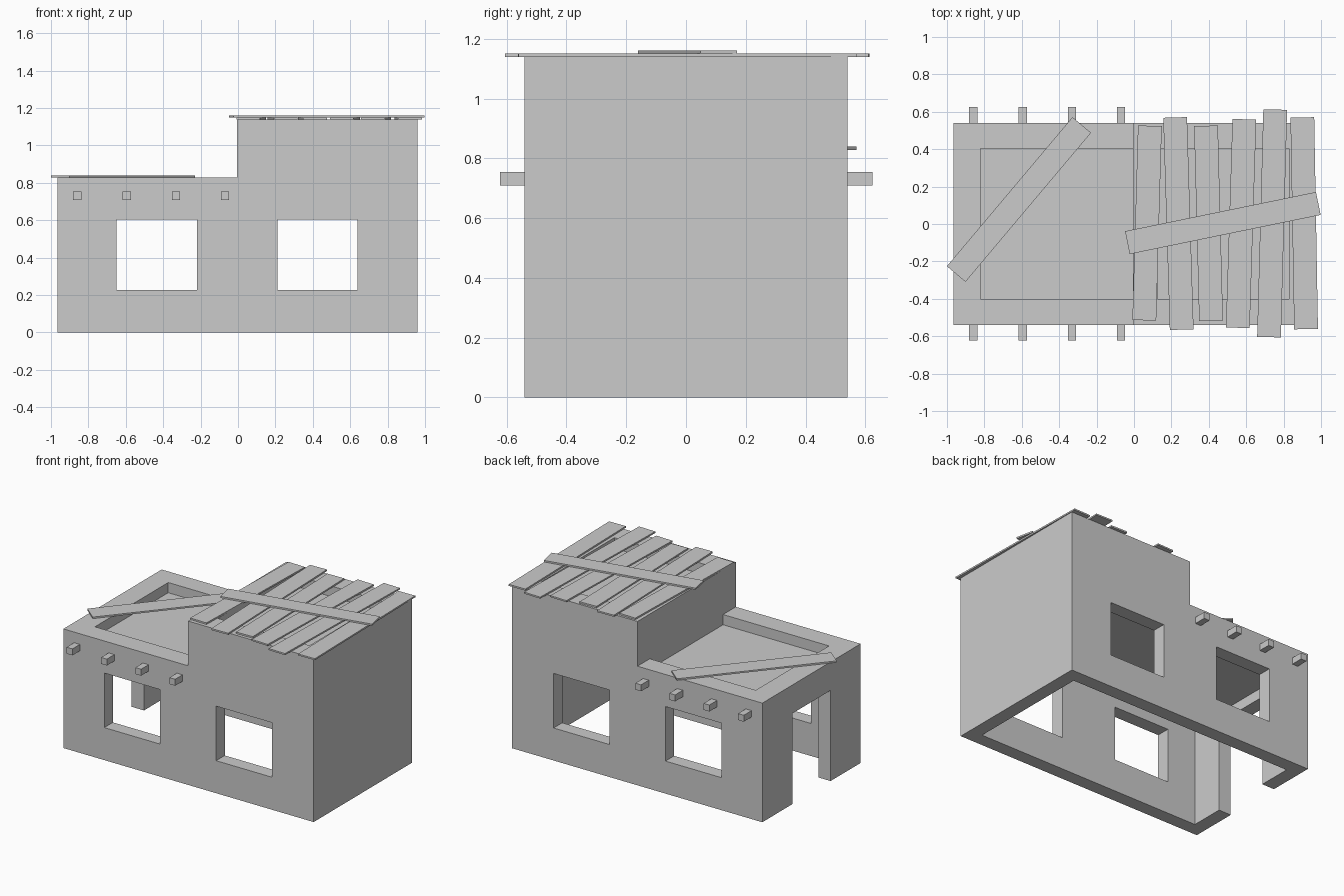
import bpy, bmesh
from math import radians, atan2
from mathutils import Matrix, Vector

if "Cube" in bpy.data.objects:
    bpy.data.objects.remove(bpy.data.objects["Cube"])


def box(name, x, y, z):
    """Box from (min, max) pairs on each axis."""
    lo, hi = Vector((x[0], y[0], z[0])), Vector((x[1], y[1], z[1]))
    bm = bmesh.new()
    bmesh.ops.create_cube(bm, size=1)
    bmesh.ops.scale(bm, vec=hi - lo, verts=bm.verts)
    bmesh.ops.translate(bm, vec=(lo + hi) / 2, verts=bm.verts)
    return finish(name, bm)


def finish(name, bm):
    bmesh.ops.recalc_face_normals(bm, faces=bm.faces)
    me = bpy.data.meshes.new(name)
    bm.to_mesh(me)
    bm.free()
    ob = bpy.data.objects.new(name, me)
    bpy.context.collection.objects.link(ob)
    return ob


def plank(name, cx, cy, length, width, angle, z0, thick=0.011):
    """Flat board whose length runs along the given angle."""
    ob = box(name, (-length / 2, length / 2), (-width / 2, width / 2), (0, thick))
    ob.data.transform(Matrix.Translation((cx, cy, z0)) @ Matrix.Rotation(angle, 4, 'Z'))
    return ob


def cut(target, cutter):
    mod = target.modifiers.new("cut", 'BOOLEAN')
    mod.operation = 'DIFFERENCE'
    mod.solver = 'EXACT'
    mod.object = cutter
    bpy.context.view_layer.objects.active = target
    bpy.ops.object.modifier_apply(modifier=mod.name)
    bpy.data.objects.remove(cutter)


# Stepped building shell: side profile extruded through the depth
L, R, STEP, D = -0.965, 0.96, -0.005, 0.54
LOW, HIGH, CEIL = 0.828, 1.139, 0.70
profile = [(L, 0), (R, 0), (R, HIGH), (STEP, HIGH), (STEP, LOW), (L, LOW)]
bm = bmesh.new()
face = bm.faces.new([bm.verts.new((x, -D, z)) for x, z in profile])
ext = bmesh.ops.extrude_face_region(bm, geom=[face])
bmesh.ops.translate(bm, vec=(0, 2 * D, 0),
                    verts=[g for g in ext["geom"] if isinstance(g, bmesh.types.BMVert)])
shell = finish("building_shell", bm)

# Open-bottomed room, windows through both long walls, doorway on the left end
cut(shell, box("room_cut", (L + 0.095, R - 0.095), (-0.445, 0.445), (-0.1, CEIL)))
for x in ((-0.65, -0.22), (0.21, 0.64)):
    cut(shell, box("window_cut", x, (-1, 1), (0.226, 0.605)))
cut(shell, box("door_cut", (-1.2, -0.7), (-0.21, 0.21), (-0.1, 0.63)))

# Sunken roofs behind the parapets
cut(shell, box("low_roof_cut", (-0.82, STEP), (-0.4, 0.405), (0.757, 1.0)))
cut(shell, box("high_roof_cut", (0.125, 0.83), (-0.4, 0.405), (1.065, 1.3)))

# Roof beam ends sticking out of both long walls
for i, x in enumerate((-0.86, -0.595, -0.332, -0.07)):
    for side, y in (("front", (-0.622, -D + 0.01)), ("back", (D - 0.01, 0.625))):
        box(f"beam_end_{side}_{i}", (x - 0.022, x + 0.022), y, (0.709, 0.754))

# Boards over the high roof: (x at back, x at front, y at back, y at front)
boards = [(0.085, 0.055, 0.525, -0.515), (0.22, 0.255, 0.57, -0.565),
          (0.385, 0.412, 0.525, -0.518), (0.59, 0.555, 0.56, -0.555),
          (0.755, 0.722, 0.612, -0.605), (0.90, 0.92, 0.57, -0.562)]
for i, (xb, xf, yb, yf) in enumerate(boards):
    plank(f"roof_board_{i}", (xb + xf) / 2, (yb + yf) / 2, yb - yf, 0.127,
          atan2(yb - yf, xb - xf), HIGH)

# Loose boards lying across each roof
plank("high_cross_board", 0.475, 0.005, 1.042, 0.125, radians(11.6), HIGH + 0.011)
plank("low_cross_board", -0.615, 0.131, 1.042, 0.13, radians(49.9), LOW)
